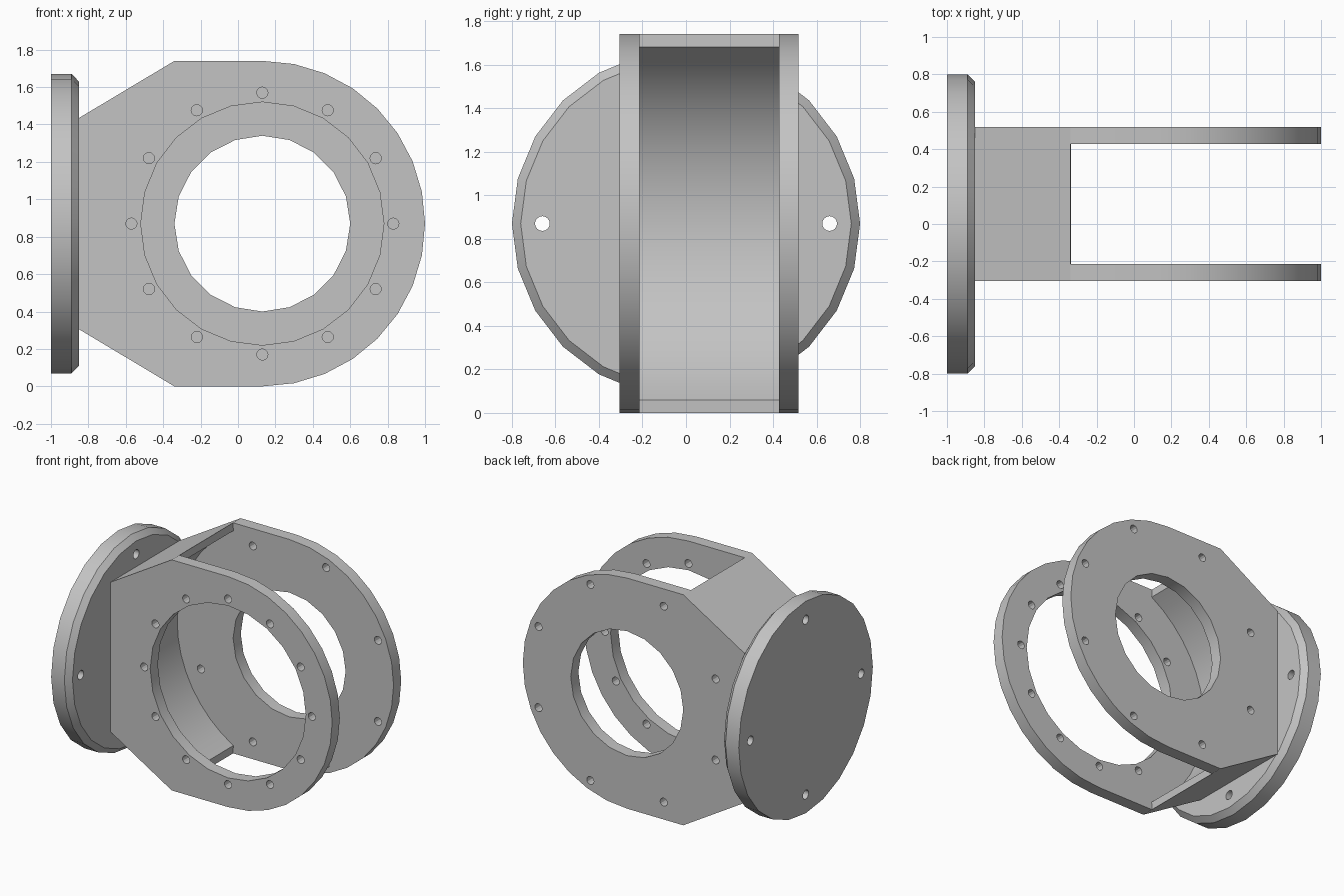
import bpy, bmesh
from math import sin, cos, radians, pi
from mathutils import Matrix

if "Cube" in bpy.data.objects:
    bpy.data.objects.remove(bpy.data.objects["Cube"], do_unlink=True)

grey = bpy.data.materials.new("plain grey metal")
grey.use_nodes = True
GREY = (0.55, 0.55, 0.55, 1)
grey.diffuse_color = GREY
grey.node_tree.nodes["Principled BSDF"].inputs["Base Color"].default_value = GREY

CX, CZ = 0.13, 0.87                          # bore axis
LEFT, STEP, SLOPE = -0.85, -0.34, 0.565      # mount face, shoulder, half height of mount side


def arc(r, start, end, n, cx=CX, cz=CZ):
    """Points on an arc, angles in degrees, both ends included."""
    angles = [radians(start + (end - start) * i / n) for i in range(n + 1)]
    return [(cx + r * cos(a), cz + r * sin(a)) for a in angles]


def circle(r, n, cx=CX, cz=CZ):
    return arc(r, 0, 360, n, cx, cz)[:-1]


def bolt_circle(r, count, offset, hole):
    """Loops for evenly spaced bolt holes."""
    centres = arc(r, offset, offset + 360, count)[:-1]
    return [circle(hole, 12, x, z) for x, z in centres]


def finish(obj):
    obj.data.materials.clear()
    obj.data.materials.append(grey)
    bpy.ops.object.select_all(action='DESELECT')
    obj.select_set(True)
    bpy.context.view_layer.objects.active = obj
    bpy.ops.object.shade_smooth_by_angle(angle=radians(25))


def extrude(name, loops, y0, y1):
    """Fill an x-z outline with holes and extrude it from y0 to y1."""
    curve = bpy.data.curves.new(name + " outline", 'CURVE')
    curve.dimensions = '2D'
    curve.fill_mode = 'BOTH'
    curve.extrude = (y1 - y0) / 2
    for loop in loops:
        spline = curve.splines.new('POLY')
        spline.points.add(len(loop) - 1)
        for p, (x, z) in zip(spline.points, loop):
            p.co = (x, z, 0, 1)
        spline.use_cyclic_u = True
    temp = bpy.data.objects.new("outline", curve)
    mesh = bpy.data.meshes.new_from_object(temp)
    bpy.data.objects.remove(temp)
    mesh.name = name
    mesh.transform(Matrix.Translation((0, (y0 + y1) / 2, 0)) @ Matrix.Rotation(pi / 2, 4, 'X'))
    bm = bmesh.new()
    bm.from_mesh(mesh)
    bmesh.ops.remove_doubles(bm, verts=bm.verts, dist=1e-4)
    bmesh.ops.recalc_face_normals(bm, faces=bm.faces)
    bm.to_mesh(mesh)
    bm.free()
    obj = bpy.data.objects.new(name, mesh)
    bpy.context.collection.objects.link(obj)
    finish(obj)
    return obj


# Side plates: round on the right, tapered towards the mounting flange
shoulder = [(STEP, 2 * CZ), (LEFT, CZ + SLOPE), (LEFT, CZ - SLOPE), (STEP, 0)]
outline = arc(CZ, -90, 90, 16) + shoulder
extrude("front_plate", [outline, circle(0.65, 24)] + bolt_circle(0.70, 12, 0, 0.03), -0.305, -0.214)
extrude("back_plate", [outline, circle(0.47, 20)] + bolt_circle(0.80, 8, 22.5, 0.03), 0.427, 0.518)

# Web joining the plates, hollowed by a cylinder around the bore axis
extrude("web", [shoulder + arc(0.936, 240, 120, 16)], -0.214, 0.427)

# Round mounting flange with a chamfered inner rim
bm = bmesh.new()
bmesh.ops.create_cone(bm, cap_ends=True, segments=24, radius1=0.8, radius2=0.8, depth=0.15)
rim = [e for e in bm.edges if all(v.co.z > 0 for v in e.verts)]
bmesh.ops.bevel(bm, geom=rim, offset=0.04, segments=1, affect='EDGES')
bmesh.ops.transform(bm, verts=bm.verts, matrix=Matrix.Translation((-0.925, 0, CZ)) @ Matrix.Rotation(pi / 2, 4, 'Y'))
mesh = bpy.data.meshes.new("flange")
bm.to_mesh(mesh)
bm.free()
flange = bpy.data.objects.new("flange", mesh)
bpy.context.collection.objects.link(flange)

# Four bolt holes through the flange
bm = bmesh.new()
for i in range(4):
    a = i * pi / 2
    place = Matrix.Translation((-0.925, 0.66 * cos(a), CZ + 0.66 * sin(a))) @ Matrix.Rotation(pi / 2, 4, 'Y')
    bmesh.ops.create_cone(bm, cap_ends=True, segments=16, radius1=0.034, radius2=0.034, depth=0.4, matrix=place)
mesh = bpy.data.meshes.new("hole_cutter")
bm.to_mesh(mesh)
bm.free()
cutter = bpy.data.objects.new("hole_cutter", mesh)
bpy.context.collection.objects.link(cutter)
cutter.hide_render = True
cut = flange.modifiers.new("bolt holes", 'BOOLEAN')
cut.object = cutter
cut.operation = 'DIFFERENCE'
cut.solver = 'EXACT'
bpy.context.view_layer.objects.active = flange
bpy.ops.object.modifier_apply(modifier=cut.name)
bpy.data.objects.remove(cutter)
finish(flange)
